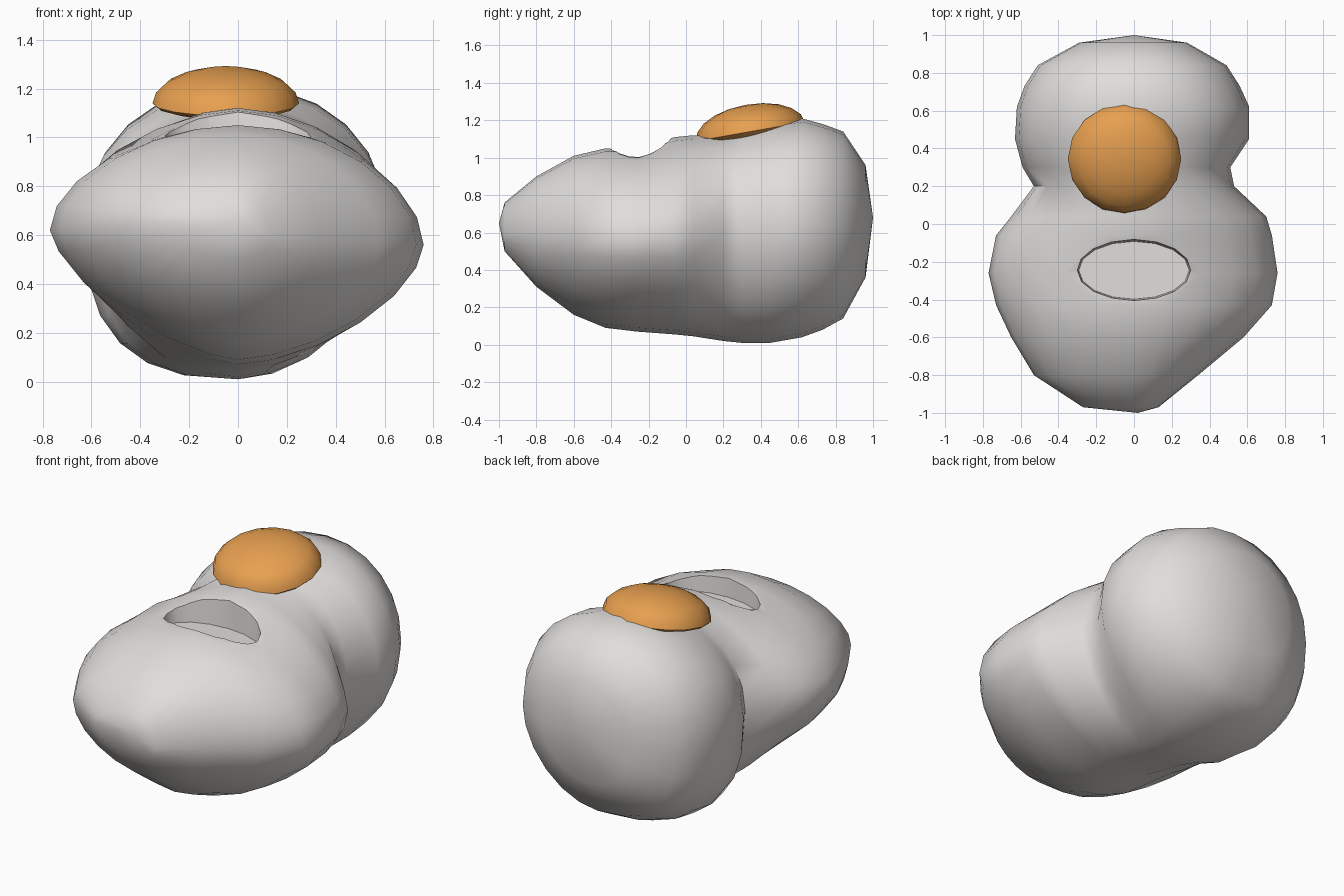
import bpy, bmesh, math
from mathutils import Matrix

default = bpy.data.objects.get("Cube")
if default:
    bpy.data.objects.remove(default, do_unlink=True)


def make_material(name, rgb):
    mat = bpy.data.materials.new(name)
    mat.use_nodes = True
    colour = (*rgb, 1.0)
    mat.diffuse_color = colour
    shader = mat.node_tree.nodes["Principled BSDF"]
    shader.inputs["Base Color"].default_value = colour
    shader.inputs["Roughness"].default_value = 0.6
    return mat


def make_object(name, bm, material):
    bmesh.ops.recalc_face_normals(bm, faces=bm.faces)
    mesh = bpy.data.meshes.new(name)
    bm.to_mesh(mesh)
    bm.free()
    mesh.materials.append(material)
    obj = bpy.data.objects.new(name, mesh)
    bpy.context.collection.objects.link(obj)
    return obj


def smooth(obj, degrees):
    bpy.ops.object.select_all(action="DESELECT")
    obj.select_set(True)
    bpy.context.view_layer.objects.active = obj
    bpy.ops.object.shade_smooth_by_angle(angle=math.radians(degrees))


def lerp(a, b, t):
    return a + (b - a) * t


def ramp(value, start, end):
    return min(max((value - start) / (end - start), 0), 1)


white = make_material("warm white", (0.75, 0.73, 0.71))
orange = make_material("yolk orange", (0.80, 0.35, 0.08))

# Body sections from front to back: y, reach to -x, reach to +x, bottom, top
SECTIONS = [
    (-0.97, 0.27, 0.13, 0.50, 0.76),
    (-0.80, 0.53, 0.34, 0.31, 0.90),
    (-0.60, 0.65, 0.58, 0.16, 1.01),
    (-0.43, 0.73, 0.73, 0.09, 1.05),
    (-0.26, 0.77, 0.76, 0.07, 1.05),
    (-0.06, 0.73, 0.73, 0.055, 1.11),
    (0.04, 0.65, 0.70, 0.045, 1.12),
    (0.20, 0.53, 0.53, 0.02, 1.12),
    (0.30, 0.59, 0.51, 0.01, 1.14),
    (0.45, 0.63, 0.61, 0.01, 1.18),
    (0.62, 0.62, 0.61, 0.04, 1.21),
    (0.73, 0.58, 0.56, 0.08, 1.18),
    (0.84, 0.51, 0.49, 0.14, 1.14),
    (0.96, 0.29, 0.28, 0.36, 0.96),
]
SIDES = 24


def section_ring(bm, y, minus_x, plus_x, bottom, top):
    """A closed ring whose four quadrants have their own roundness."""
    back = ramp(y, -0.1, 0.3)
    nose = ramp(-y, 0.4, 0.9)
    neck = ramp(abs(y - 0.02), 0.2, 0)
    ring = []
    for i in range(SIDES):
        angle = math.tau * i / SIDES
        c, s = math.cos(angle), math.sin(angle)
        middle = lerp(lerp(0.59, 0.03 + 0.59, nose) - 0.03 * c, 0.64, back)
        if s >= 0:
            power = lerp(1.85, 2.15, back) - 0.2 * neck
        elif c < 0:
            power = lerp(1.45, 2.6, back)
        else:
            power = lerp(1.65, 1.85, back)
        power = lerp(power, 1.95, nose)
        x = abs(c) ** (2 / power) * (plus_x if c > 0 else -minus_x)
        z = middle + abs(s) ** (2 / power) * ((top if s > 0 else bottom) - middle)
        ring.append(bm.verts.new((x, y, z)))
    return ring


# Egg white body: two lobes joined by a waist
bm = bmesh.new()
rings = [section_ring(bm, *section) for section in SECTIONS]
for a, b in zip(rings, rings[1:]):
    for i in range(SIDES):
        j = (i + 1) % SIDES
        bm.faces.new((a[i], a[j], b[j], b[i]))
for ring, tip in ((rings[0], (0.02, -1, 0.65)), (rings[-1], (0, 1, 0.68))):
    point = bm.verts.new(tip)
    for i in range(SIDES):
        bm.faces.new((ring[i], ring[(i + 1) % SIDES], point))
body = make_object("egg_white_body", bm, white)

# Oval hollow with a flat floor in the top of the front lobe
bm = bmesh.new()
bmesh.ops.create_cone(bm, cap_ends=True, segments=16, radius1=0.9, radius2=1.05, depth=0.4,
                      matrix=Matrix.Translation((0, -0.245, 1.14))
                      @ Matrix.Diagonal((0.325, 0.17, 1, 1)))
cutter = make_object("hollow_cutter", bm, white)
cutter.hide_render = True
cut = body.modifiers.new("hollow", "BOOLEAN")
cut.operation = "DIFFERENCE"
cut.solver = "EXACT"
cut.object = cutter
bpy.context.view_layer.objects.active = body
bpy.ops.object.modifier_apply(modifier="hollow")
bpy.data.objects.remove(cutter, do_unlink=True)
smooth(body, 45)

# Yolk: a dome with a shallow underside, tilted to rest on the back lobe
bm = bmesh.new()
bmesh.ops.create_uvsphere(bm, u_segments=16, v_segments=10, radius=1.0)
for v in bm.verts:
    if v.co.z < 0:
        v.co.z *= 0.3
bmesh.ops.transform(bm, verts=bm.verts, matrix=Matrix.Translation((-0.05, 0.345, 1.14))
                    @ Matrix.Rotation(math.radians(10), 4, "X")
                    @ Matrix.Diagonal((0.30, 0.295, 0.145, 1)))
yolk = make_object("yolk", bm, orange)
smooth(yolk, 60)
